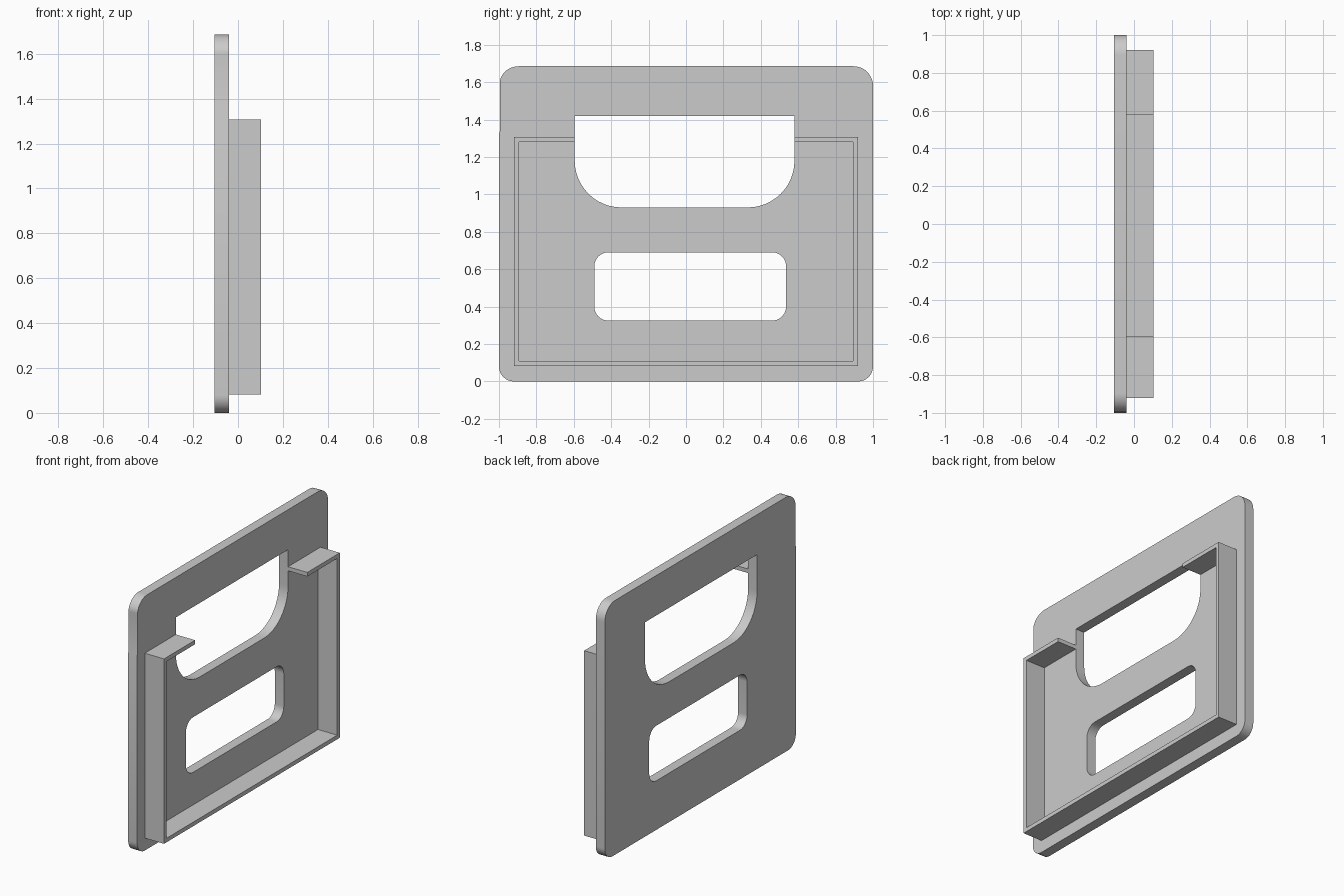
import bpy, bmesh, math

if "Cube" in bpy.data.objects:
    bpy.data.objects.remove(bpy.data.objects["Cube"])

# Single plain grey
GREY = (0.6, 0.6, 0.6, 1)
grey = bpy.data.materials.new("plain grey")
grey.use_nodes = True
grey.diffuse_color = GREY
grey.node_tree.nodes["Principled BSDF"].inputs["Base Color"].default_value = GREY


def rounded_box(y0, y1, z0, z1, bottom, top, steps=12):
    """Counter-clockwise outline with separate bottom and top corner radii."""
    corners = [(y0, z0, 1, 1, bottom, 180), (y1, z0, -1, 1, bottom, 270),
               (y1, z1, -1, -1, top, 0), (y0, z1, 1, -1, top, 90)]
    points = []
    for y, z, sy, sz, r, start in corners:
        if r == 0:
            points.append((y, z))
            continue
        for i in range(steps + 1):
            a = math.radians(start + 90 * i / steps)
            points.append((y + sy * r + r * math.cos(a), z + sz * r + r * math.sin(a)))
    return points


def slab(name, loops, x0, x1):
    """Fill outlines (the first is outer, the rest are holes) and extrude along x."""
    bm = bmesh.new()
    edges = []
    for loop in loops:
        verts = [bm.verts.new((x0, y, z)) for y, z in loop]
        edges += [bm.edges.new((verts[i - 1], verts[i])) for i in range(len(verts))]
    bmesh.ops.triangle_fill(bm, edges=edges, use_beauty=True, use_dissolve=False)
    ext = bmesh.ops.extrude_face_region(bm, geom=bm.faces[:], use_keep_orig=True)
    moved = [g for g in ext["geom"] if isinstance(g, bmesh.types.BMVert)]
    bmesh.ops.translate(bm, verts=moved, vec=(x1 - x0, 0, 0))
    bmesh.ops.recalc_face_normals(bm, faces=bm.faces[:])
    mesh = bpy.data.meshes.new(name)
    bm.to_mesh(mesh)
    bm.free()
    mesh.materials.append(grey)
    obj = bpy.data.objects.new(name, mesh)
    bpy.context.collection.objects.link(obj)
    bpy.ops.object.select_all(action="DESELECT")
    obj.select_set(True)
    bpy.context.view_layer.objects.active = obj
    bpy.ops.object.shade_smooth_by_angle(angle=math.radians(30))
    return obj


BACK, FACE, LIP = -0.105, -0.039, 0.102
NOTCH_L, NOTCH_R = -0.595, 0.58

# Plate outline, with a slight step in on the upper front edge
outline = rounded_box(-1, 1, 0, 1.685, 0.08, 0.105)
outline = [(max(y, -0.995) if z > 1.4 else y, z) for y, z in outline]
outline += [(-0.995, 1.34), (-1, 1.32)]

# Large upper opening and small lower window
upper_opening = rounded_box(NOTCH_L, NOTCH_R, 0.93, 1.42, 0.25, 0)
lower_window = rounded_box(-0.49, 0.535, 0.325, 0.69, 0.075, 0.075)
slab("face_plate", [outline, upper_opening, lower_window], BACK, FACE)

# Rim wall, open along the top where the upper opening passes
Y, T, Z0, Z1 = 0.92, 0.027, 0.082, 1.307
outer = [(NOTCH_L, Z1), (-Y, Z1), (-Y, Z0), (Y, Z0), (Y, Z1), (NOTCH_R, Z1)]
inner = [(NOTCH_R, Z1 - T), (Y - T, Z1 - T), (Y - T, Z0 + T),
         (T - Y, Z0 + T), (T - Y, Z1 - T), (NOTCH_L, Z1 - T)]
slab("rim_wall", [outer + inner], FACE, LIP)
